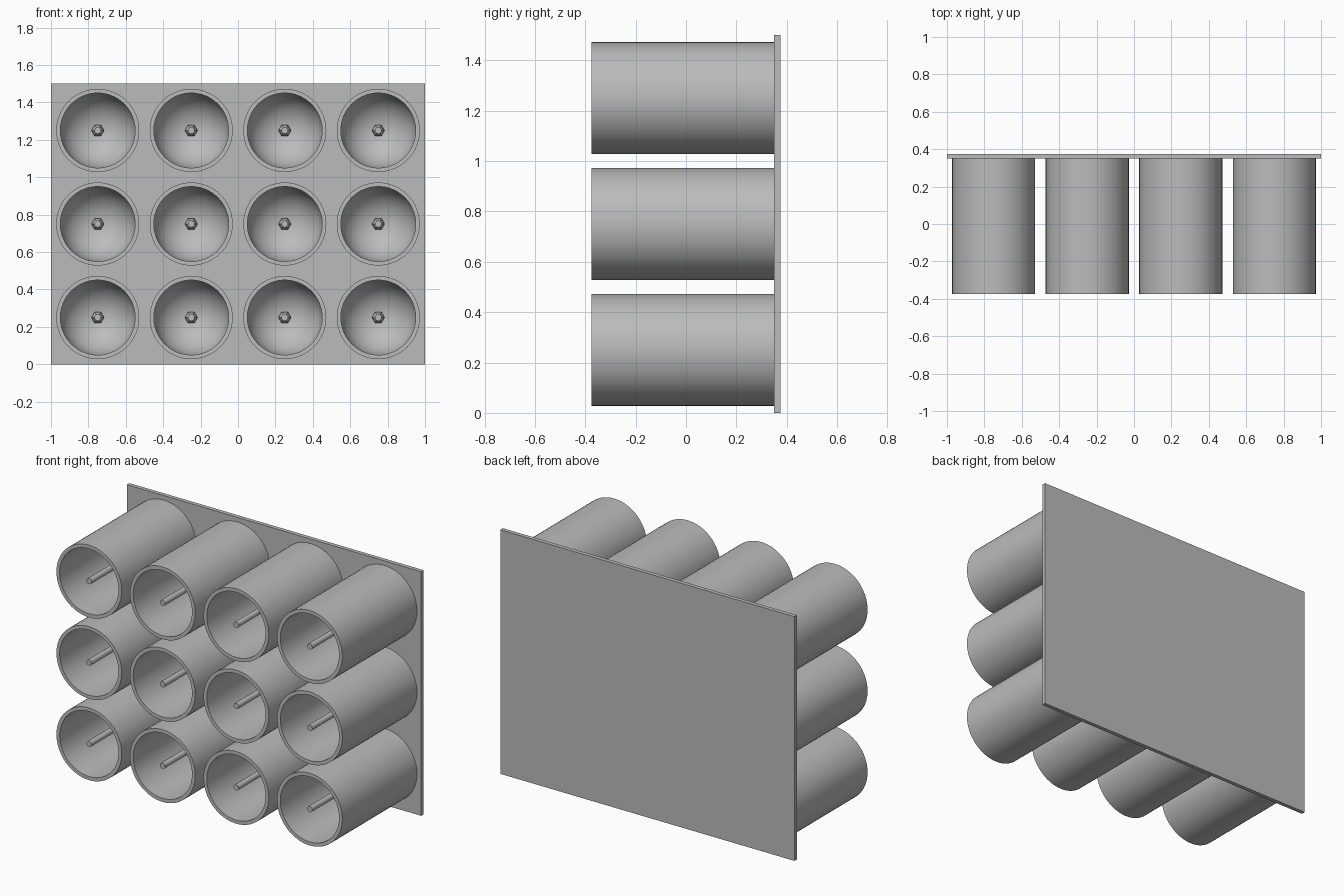
import bpy
import math
from mathutils import Matrix

cube = bpy.data.objects.get("Cube")
if cube:
    bpy.data.objects.remove(cube, do_unlink=True)

grey = bpy.data.materials.new("plain_grey")
grey.use_nodes = True
COLOR = (0.5, 0.5, 0.5, 1)
grey.diffuse_color = COLOR
grey.node_tree.nodes["Principled BSDF"].inputs["Base Color"].default_value = COLOR

FRONT, PLATE, BACK = -0.375, 0.35, 0.375
OUTER, BORE, ROD = 0.222, 0.2, 0.018
BOWL = 0.13  # where the straight bore turns into the round end


def lathe(name, profile, sides):
    """Spin (radius, y) points about the y axis; radius 0 makes a pole."""
    verts, rings, faces = [], [], []
    for r, y in profile:
        count = sides if r > 0 else 1
        rings.append([len(verts) + i for i in range(count)])
        for i in range(count):
            a = 2 * math.pi * i / sides
            verts.append((r * math.cos(a), y, r * math.sin(a)))
    for a, b in zip(rings, rings[1:]):
        for i in range(sides):
            j = (i + 1) % sides
            quad = [a[i % len(a)], a[j % len(a)], b[j % len(b)], b[i % len(b)]]
            faces.append(list(dict.fromkeys(quad)))
    mesh = bpy.data.meshes.new(name)
    mesh.from_pydata(verts, [], faces)
    mesh.materials.append(grey)
    return mesh


def place(name, mesh, x, z):
    obj = bpy.data.objects.new(name, mesh)
    obj.location = (x, 0, z)
    bpy.context.collection.objects.link(obj)
    return obj


# Back plate
bpy.ops.mesh.primitive_cube_add(size=1, location=(0, (PLATE + BACK) / 2, 0.75))
plate = bpy.context.object
plate.name = "back_plate"
plate.data.transform(Matrix.Diagonal((2, BACK - PLATE, 1.5, 1)))
plate.data.materials.append(grey)

# Tube with a straight bore and a hemispherical end
steps = 16
bowl = [(BORE * math.cos(math.pi / 2 * i / steps),
         BOWL + BORE * math.sin(math.pi / 2 * i / steps)) for i in range(steps)]
tube_mesh = lathe("tube", [(OUTER, PLATE), (OUTER, FRONT), (BORE, FRONT)]
                  + bowl + [(0, BOWL + BORE)], 64)

# Centre rod and the six-sided collar at its root
rod_mesh = lathe("rod", [(0, FRONT), (ROD, FRONT), (ROD, BOWL + BORE)], 16)
root = BOWL + BORE
collar_mesh = lathe("collar", [(ROD, root - 0.05), (0.034, root - 0.02), (0.034, root)], 6)

parts = []
for row in range(3):
    for col in range(4):
        x, z = -0.75 + 0.5 * col, 0.25 + 0.5 * row
        for name, mesh in (("tube", tube_mesh), ("rod", rod_mesh), ("collar", collar_mesh)):
            parts.append(place(f"{name}_{row + 1}_{col + 1}", mesh, x, z))

# Smooth round walls, keep rims crisp
bpy.ops.object.select_all(action="DESELECT")
for obj in parts:
    obj.select_set(True)
bpy.context.view_layer.objects.active = parts[0]
bpy.ops.object.shade_smooth_by_angle(angle=math.radians(30))
